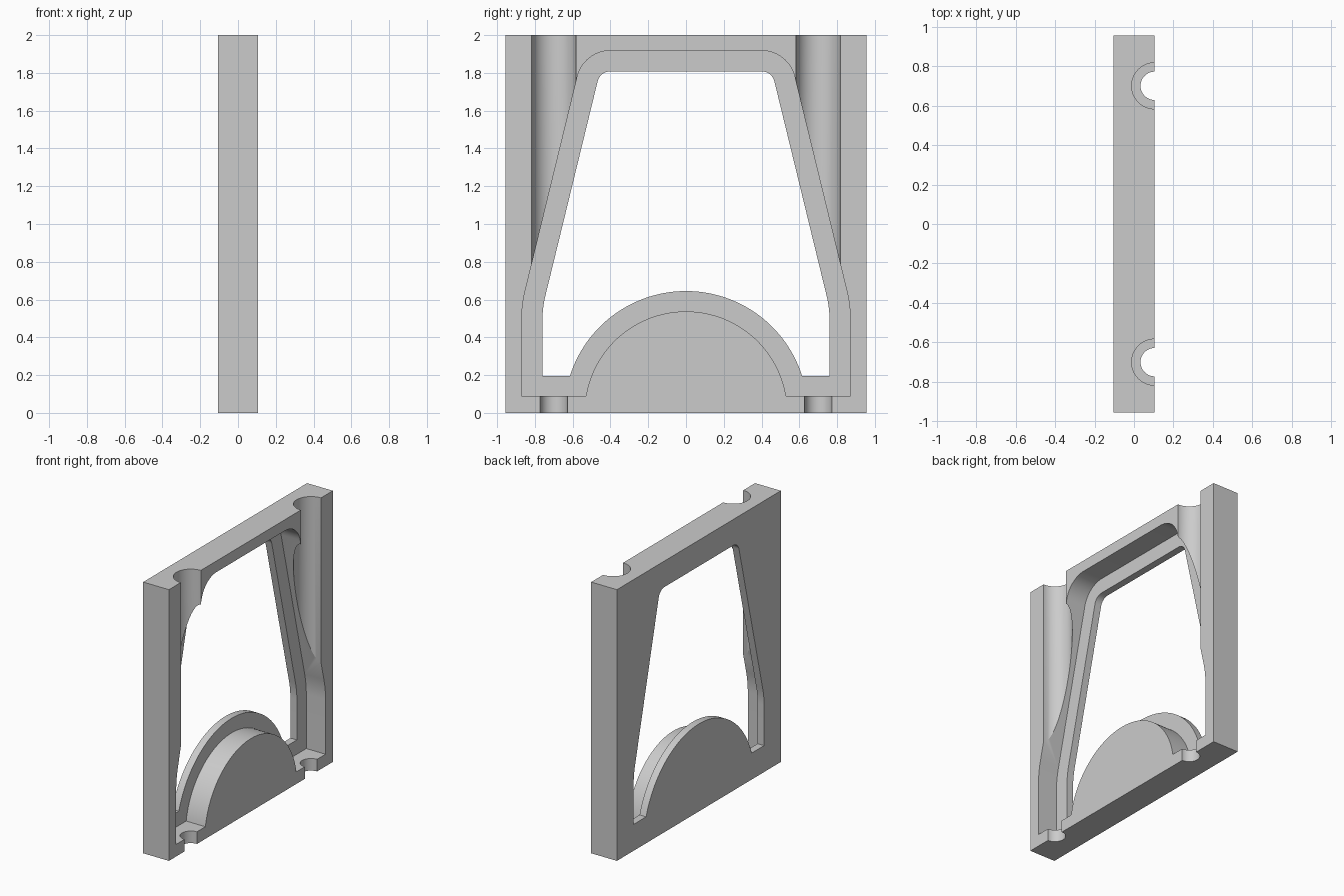
import bpy, bmesh
from math import sin, cos, asin, radians, pi

cube = bpy.data.objects.get("Cube")
if cube:
    bpy.data.objects.remove(cube, do_unlink=True)

HALF_T, HALF_W, HEIGHT = 0.105, 0.955, 2.0
STEP_X = -0.052      # face of the ledge inside the recess
GROOVE_Y = 0.7
TILT = radians(13.8)

grey = bpy.data.materials.new("plain grey")
grey.use_nodes = True
grey.diffuse_color = (0.6, 0.6, 0.6, 1)
grey.node_tree.nodes["Principled BSDF"].inputs["Base Color"].default_value = (0.6, 0.6, 0.6, 1)


def arc(cy, cz, r, a0, a1, n):
    steps = [a0 + (a1 - a0) * i / n for i in range(n + 1)]
    return [(cy + r * cos(a), cz + r * sin(a)) for a in steps]


def window_outline(grow):
    """Tapered window with a semicircular arch rising from its sill."""
    sill, arch_r = 0.195 - grow * 0.96, 0.645 - grow * 0.98
    side = arc(0.21, 0.49, 0.55 + grow, 0, TILT, 8)
    corner = arc(0.4, 1.738, 0.07 + grow, TILT, pi / 2, 14)
    half = [(0.76 + grow, sill)] + side + corner
    a = asin(sill / arch_r)
    arch = arc(0, 0, arch_r, pi - a, a, 64)
    return half + [(-y, z) for y, z in reversed(half)] + arch


def make_object(name, bm):
    bmesh.ops.recalc_face_normals(bm, faces=bm.faces)
    mesh = bpy.data.meshes.new(name)
    bm.to_mesh(mesh)
    bm.free()
    mesh.materials.append(grey)
    obj = bpy.data.objects.new(name, mesh)
    bpy.context.collection.objects.link(obj)
    return obj


def prism(name, outline, x0, x1):
    bm = bmesh.new()
    face = bm.faces.new([bm.verts.new((x0, y, z)) for y, z in outline])
    top = bmesh.ops.extrude_face_region(bm, geom=[face])["geom"]
    moved = [v for v in top if isinstance(v, bmesh.types.BMVert)]
    bmesh.ops.translate(bm, verts=moved, vec=(x1 - x0, 0, 0))
    return make_object(name, bm)


def upright_cylinder(name, y, r, z0, z1):
    bm = bmesh.new()
    bmesh.ops.create_cone(bm, cap_ends=True, segments=64, radius1=r, radius2=r, depth=z1 - z0)
    bmesh.ops.translate(bm, verts=bm.verts, vec=(HALF_T, y, (z0 + z1) / 2))
    return make_object(name, bm)


# Solid slab
slab = [(-HALF_W, 0), (HALF_W, 0), (HALF_W, HEIGHT), (-HALF_W, HEIGHT)]
frame = prism("frame_panel", slab, -HALF_T, HALF_T)

# Window, stepped recess and the vertical half-round grooves
cutters = [
    prism("window_cutter", window_outline(0), -0.3, 0.3),
    prism("recess_cutter", window_outline(0.11), STEP_X, 0.3),
]
for side, y in (("front", -GROOVE_Y), ("back", GROOVE_Y)):
    cutters.append(upright_cylinder(side + "_groove_cutter", y, 0.117, 0.0895, 2.2))
    cutters.append(upright_cylinder(side + "_pin_cutter", y, 0.072, -0.2, 0.15))

for cutter in cutters:
    cutter.hide_render = True
    mod = frame.modifiers.new(cutter.name, "BOOLEAN")
    mod.operation = "DIFFERENCE"
    mod.solver = "EXACT"
    mod.object = cutter

# Apply the cuts and drop the cutters
bpy.context.view_layer.update()
graph = bpy.context.evaluated_depsgraph_get()
result = bpy.data.meshes.new_from_object(frame.evaluated_get(graph))
frame.modifiers.clear()
frame.data = result
result.materials.clear()
result.materials.append(grey)
for poly in result.polygons:
    poly.material_index = 0
for cutter in cutters:
    bpy.data.objects.remove(cutter, do_unlink=True)

# Smooth curved walls, crisp edges
bpy.ops.object.select_all(action="DESELECT")
frame.select_set(True)
bpy.context.view_layer.objects.active = frame
bpy.ops.object.shade_smooth_by_angle(angle=radians(20))
